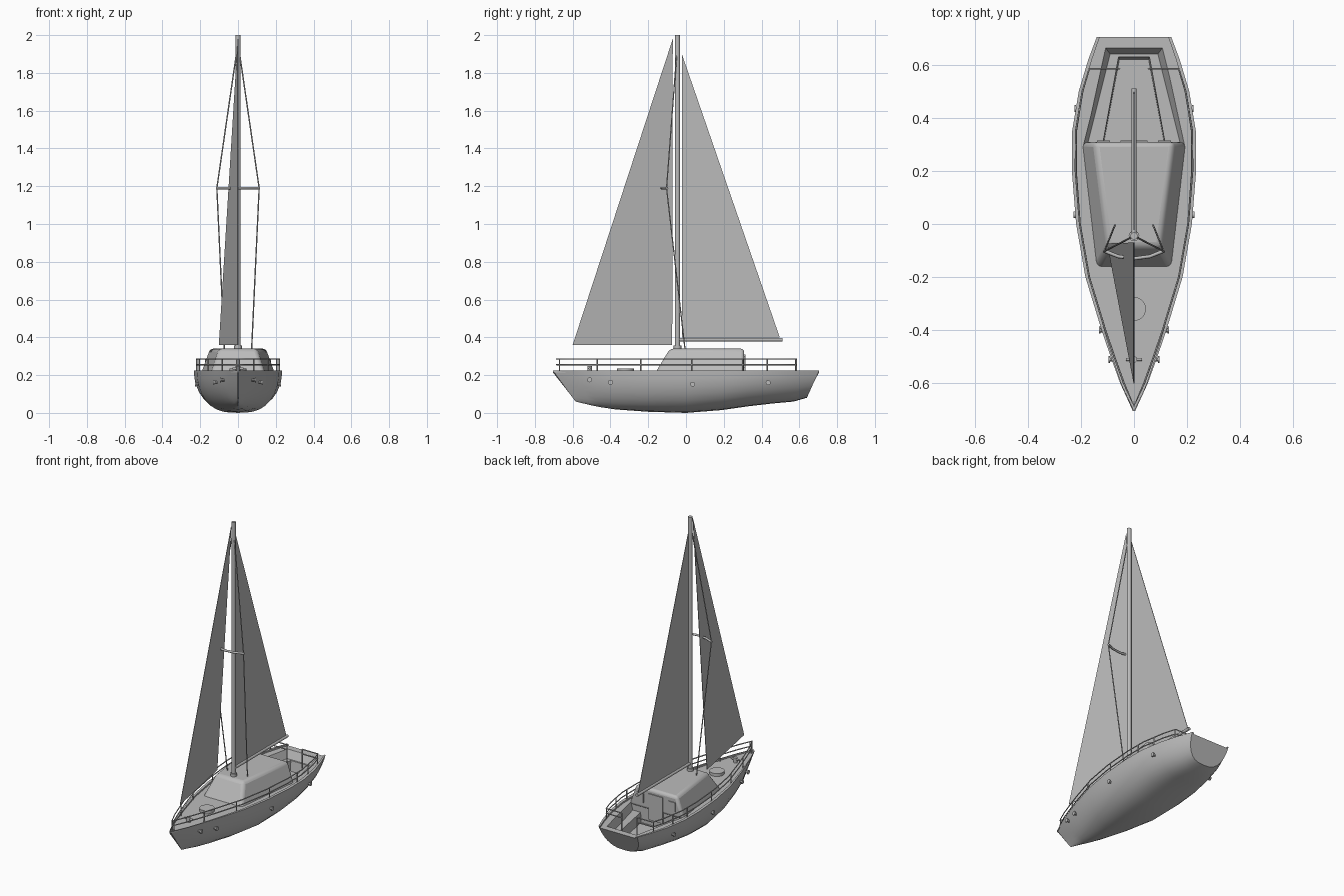
import bpy, bmesh, math
from mathutils import Vector

cube = bpy.data.objects.get("Cube")
if cube:
    bpy.data.objects.remove(cube, do_unlink=True)

grey = bpy.data.materials.new("plain_grey")
grey.use_nodes = True
COLOUR = (0.5, 0.5, 0.5, 1)
grey.diffuse_color = COLOUR
grey.node_tree.nodes["Principled BSDF"].inputs["Base Color"].default_value = COLOUR

SHEER, DECK = 0.225, 0.215
# Hull stations: deck y, half width, keel y, keel z
STATIONS = [(-.705, .004, -.585, .06), (-.6, .052, -.5, .04), (-.5, .088, -.45, .03),
            (-.4, .122, -.37, .018), (-.2, .183, -.2, .006), (0, .218, 0, 0),
            (.2, .234, .19, .015), (.35, .233, .33, .035), (.5, .208, .46, .05),
            (.62, .172, .57, .06), (.705, .14, .64, .08)]


def station(y):
    """Interpolated hull station at deck position y."""
    for a, b in zip(STATIONS, STATIONS[1:]):
        if y <= b[0]:
            return Vector(a).lerp(Vector(b), (y - a[0]) / (b[0] - a[0]))
    return Vector(STATIONS[-1])


def fullness(y):
    return 0.7 + max(0, -y) * 0.7


def activate(ob):
    bpy.ops.object.select_all(action='DESELECT')
    ob.select_set(True)
    bpy.context.view_layer.objects.active = ob


def smooth(ob, angle=30):
    activate(ob)
    bpy.ops.object.shade_smooth_by_angle(angle=math.radians(angle))


def loft(name, rings, closed=True):
    """Skin a list of equal-length rings and cap both ends."""
    bm = bmesh.new()
    loops = [[bm.verts.new(p) for p in ring] for ring in rings]
    n = len(loops[0])
    for a, b in zip(loops, loops[1:]):
        for i in range(n):
            j = (i + 1) % n
            bm.faces.new((a[i], a[j], b[j], b[i]))
    bm.faces.new(loops[0])
    bm.faces.new(loops[-1])
    bmesh.ops.recalc_face_normals(bm, faces=bm.faces)
    mesh = bpy.data.meshes.new(name)
    bm.to_mesh(mesh)
    bm.free()
    ob = bpy.data.objects.new(name, mesh)
    bpy.context.collection.objects.link(ob)
    mesh.materials.append(grey)
    return ob


def trapezoid(front, front_half, back, back_half, z):
    return [(-front_half, front, z), (front_half, front, z),
            (back_half, back, z), (-back_half, back, z)]


def tube(name, points, radius, sides=8):
    """Round bar along a polyline."""
    curve = bpy.data.curves.new(name, 'CURVE')
    curve.dimensions = '3D'
    curve.bevel_depth = radius
    curve.bevel_resolution = max(0, sides // 2 - 2)
    curve.use_fill_caps = True
    spline = curve.splines.new('POLY')
    spline.points.add(len(points) - 1)
    for p, co in zip(spline.points, points):
        p.co = (*co, 1)
    curve.materials.append(grey)
    ob = bpy.data.objects.new(name, curve)
    bpy.context.collection.objects.link(ob)
    return ob


def cylinder(name, radius, depth, location, rotation=(0, 0, 0), sides=20):
    bpy.ops.mesh.primitive_cylinder_add(vertices=sides, radius=radius, depth=depth,
                                        location=location, rotation=rotation)
    ob = bpy.context.object
    ob.name = name
    ob.data.materials.append(grey)
    smooth(ob)
    return ob


def plate(name, size, location):
    bpy.ops.mesh.primitive_cube_add(size=1, location=location)
    ob = bpy.context.object
    ob.name = name
    ob.scale = size
    ob.data.materials.append(grey)
    return ob


def cut(ob, cutter):
    mod = ob.modifiers.new("cut", 'BOOLEAN')
    mod.operation, mod.solver, mod.object = 'DIFFERENCE', 'EXACT', cutter
    cutter.hide_render = True
    activate(ob)
    bpy.ops.object.modifier_apply(modifier=mod.name)
    bpy.data.objects.remove(cutter, do_unlink=True)


# Hull with raised rim and flat deck
def hull_ring(s):
    y, w, ky, kz = s
    half = []
    for i in range(9):
        a = math.pi / 2 * i / 8
        t = math.sin(a)
        x = w * max(0, math.cos(a)) ** fullness(y) if i < 8 else 0
        half.append((x, y + (ky - y) * t, SHEER + (kz - SHEER) * t))
    left = [(-x, yy, z) for x, yy, z in reversed(half[:-1])]
    r = w * 0.92
    return half + left + [(-r, y, SHEER), (-r, y, DECK), (r, y, DECK), (r, y, SHEER)]


hull = loft("hull", [hull_ring(s) for s in STATIONS])
# Cockpit: bench level, then footwell
cut(hull, loft("bench_cutter", [trapezoid(.3, .175, .64, .09, .165),
                                trapezoid(.3, .197, .675, .115, .24)]))
cut(hull, loft("footwell_cutter", [trapezoid(.3, .115, .62, .055, .1),
                                   trapezoid(.3, .12, .635, .06, .2)]))
smooth(hull, 28)

# Cabin with rounded edges
cabin = loft("cabin", [trapezoid(-.17, .145, .308, .2, .2),
                       trapezoid(-.085, .1, .308, .15, .34)])
bevel = cabin.modifiers.new("round", 'BEVEL')
bevel.width, bevel.segments = 0.018, 3
smooth(cabin, 35)

# Cabin back wall: door and two windows
plate("cabin_door", (.1, .008, .17), (0, .31, .225))
for side in (-1, 1):
    plate("back_window", (.05, .008, .06), (side * .115, .31, .27))

# Deck fittings
cylinder("deck_hatch", .045, .024, (0, -.32, .222), sides=24)
cylinder("bow_winch", .012, .035, (0, -.51, .23))
tube("bow_winch_handle", [(-.03, -.51, .235), (.03, -.51, .235)], .006)

# Mast, collar and boom
cylinder("mast", .0135, 1.66, (0, -.045, 1.17), sides=16)
cylinder("mast_collar", .02, .02, (0, -.045, .348), sides=16)
tube("boom", [(0, -.04, .388), (0, .51, .388)], .01, 10)


# Sails as thin panels
def sail(name, corners):
    return loft(name, [[Vector(c) + Vector((dx, 0, 0)) for c in corners]
                       for dx in (-.0015, .0015)])


sail("mainsail", [(0, -.022, .398), (0, .497, .398), (0, -.022, 1.9)])
sail("foresail", [(0, -.6, .36), (-.1, -.073, .36), (0, -.07, 1.98)])

# Spreader and shrouds
tube("spreader", [(-.115, -.1, 1.19), (-.06, -.122, 1.19), (0, -.13, 1.19),
                  (.06, -.122, 1.19), (.115, -.1, 1.19)], .007)
for side in (-1, 1):
    tube("shroud", [(0, -.045, 1.96), (side * .112, -.103, 1.19),
                    (side * .072, -.005, .335)], .0035, 6)

# Guard rails: both sides meet at the bow and turn inward at the stern
def rail_x(y):
    return max(0, station(y)[1] - .014)


ys = [s[0] for s in STATIONS[1:-2]] + [.585]
side_path = [(rail_x(y), y) for y in ys]
plan = [(.055, .585)] + side_path[::-1] + [(0, -.685)]
plan += [(-x, y) for x, y in reversed(plan[:-1])]
for z in (.255, .286):
    tube("guard_rail", [(x, y, z) for x, y in plan], .0035, 6)
for side in (-1, 1):
    for y in (-.67, -.47, -.24, .03, .3, .43, .58):
        x = side * rail_x(y)
        tube("rail_post", [(x, y, .2), (x, y, .288)], .004, 6)
    tube("stern_rail_post", [(side * .055, .585, .16), (side * .055, .585, .286)], .004, 6)

# Small round fittings on the hull sides
for y, z in ((-.51, .175), (-.4, .162), (.035, .152), (.435, .16)):
    s = station(y)
    t = (SHEER - z) / (SHEER - s[3])
    x = s[1] * math.sqrt(1 - t * t) ** fullness(y)
    for side in (-1, 1):
        turn = (0, math.pi / 2, 0)
        cylinder("hull_fitting", .008, .03, (side * x, y, z), turn, 10)
        cylinder("hull_fitting_cap", .013, .006, (side * (x + .012), y, z), turn, 12)
